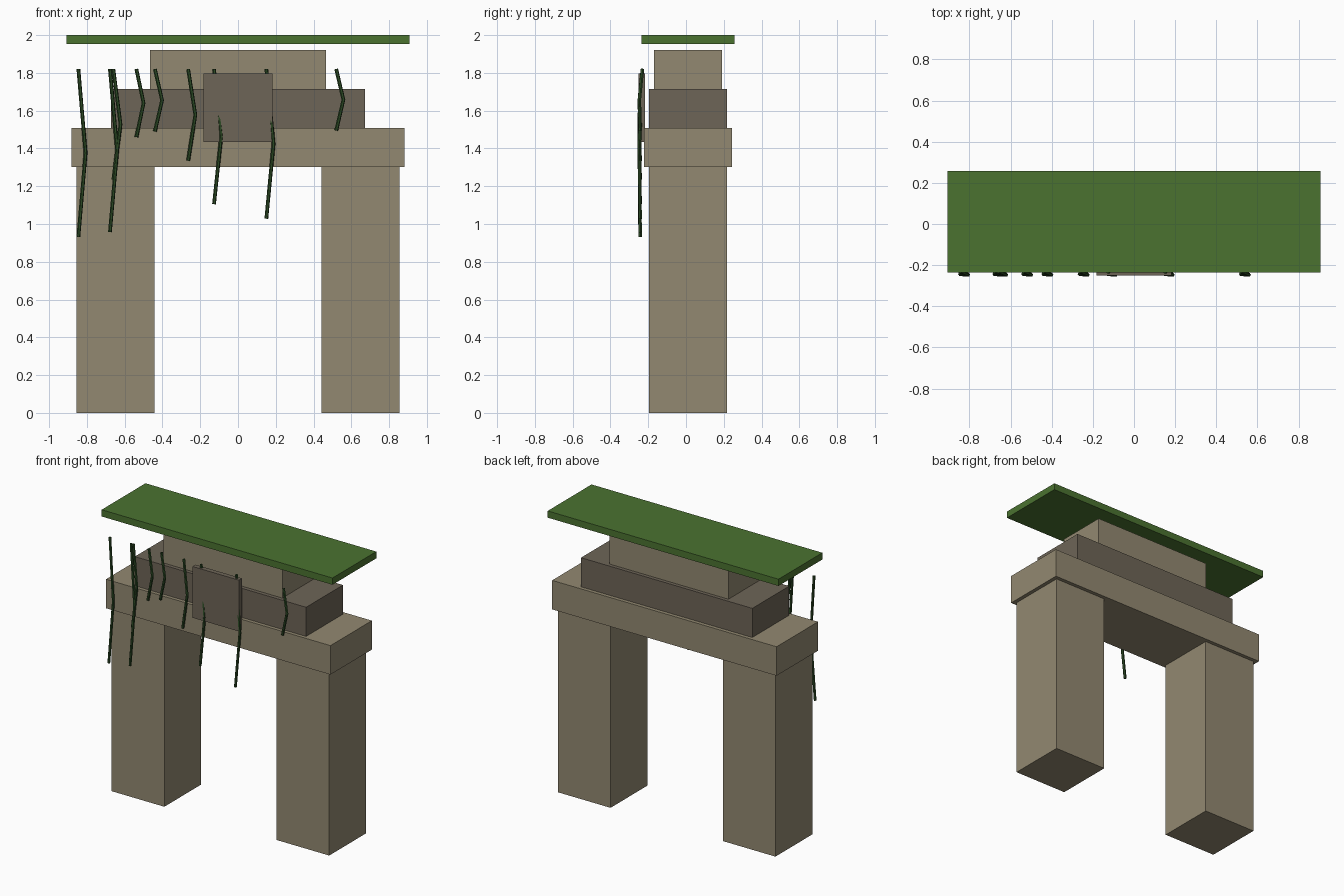
import bpy

if "Cube" in bpy.data.objects:
    bpy.data.objects.remove(bpy.data.objects["Cube"])


def material(name, rgb):
    m = bpy.data.materials.new(name)
    m.diffuse_color = (*rgb, 1)
    m.use_nodes = True
    m.node_tree.nodes["Principled BSDF"].inputs["Base Color"].default_value = m.diffuse_color
    return m


STONE = material("stone", (0.29, 0.25, 0.165))
DARK = material("dark_stone", (0.155, 0.13, 0.095))
MOSS = material("moss", (0.07, 0.17, 0.03))
VINE = material("vine", (0.025, 0.07, 0.018))


def box(name, x, y, z, mat):
    """Box from (min, max) ranges on each axis."""
    bpy.ops.mesh.primitive_cube_add(size=1, location=[sum(r) / 2 for r in (x, y, z)])
    ob = bpy.context.object
    ob.name = name
    ob.scale = [r[1] - r[0] for r in (x, y, z)]
    bpy.ops.object.transform_apply(location=False, rotation=False, scale=True)
    ob.data.materials.append(mat)


def vine(name, x, bottom, top=1.82, radius=0.01):
    """Thin strand with a single bend halfway down."""
    cu = bpy.data.curves.new(name, 'CURVE')
    cu.dimensions = '3D'
    cu.bevel_depth = radius
    cu.bevel_resolution = 1
    cu.use_fill_caps = True
    sp = cu.splines.new('POLY')
    sp.use_smooth = False
    sp.points.add(2)
    path = [(x, -0.231, top), (x + 0.038, -0.247, (top + bottom) / 2), (x, -0.243, bottom)]
    for p, co in zip(sp.points, path):
        p.co = (*co, 1)
    ob = bpy.data.objects.new(name, cu)
    bpy.context.collection.objects.link(ob)
    cu.materials.append(VINE)


# Pillars
box("left_pillar", (-0.855, -0.441), (-0.197, 0.217), (0, 1.302), STONE)
box("right_pillar", (0.441, 0.855), (-0.197, 0.217), (0, 1.302), STONE)

# Stepped stone courses
box("lintel", (-0.882, 0.882), (-0.222, 0.243), (1.302, 1.508), STONE)
box("middle_course", (-0.673, 0.673), (-0.197, 0.217), (1.508, 1.715), DARK)
box("upper_course", (-0.467, 0.467), (-0.17, 0.191), (1.715, 1.922), STONE)

# Blank plaque on the front
box("plaque", (-0.182, 0.182), (-0.251, -0.217), (1.433, 1.797), DARK)

# Moss slab floating above the top
box("moss_slab", (-0.907, 0.907), (-0.235, 0.257), (1.952, 2.0), MOSS)

# Hanging vines: x position and bottom height
VINES = [(-0.845, 0.932), (-0.678, 0.957), (-0.66, 1.235), (-0.538, 1.46), (-0.44, 1.49),
         (-0.264, 1.335), (-0.127, 1.105), (0.15, 1.028), (0.52, 1.495)]
for i, (x, bottom) in enumerate(VINES, 1):
    vine(f"vine_{i}", x, bottom)
